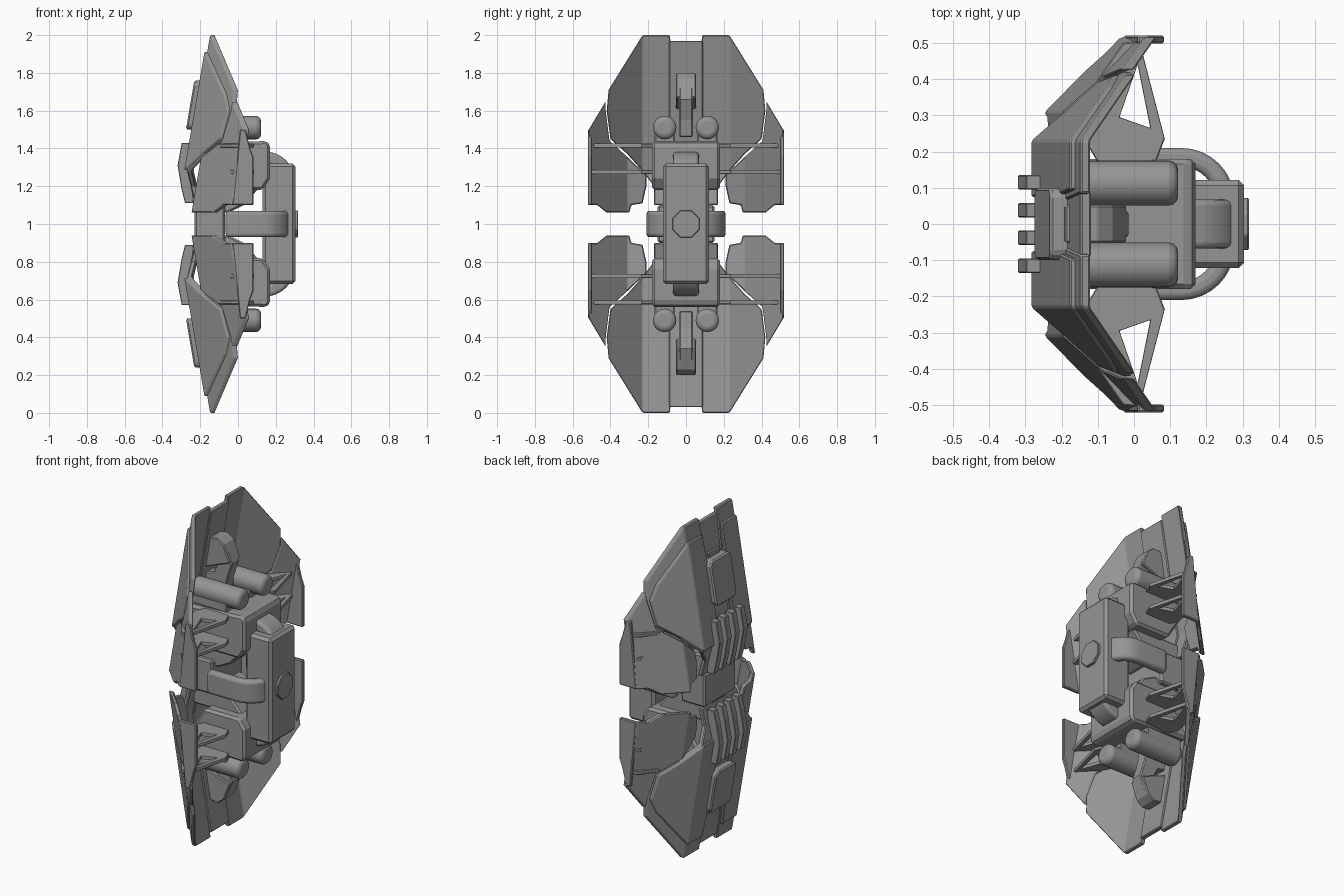
import bpy, bmesh
from math import sin, cos, pi
from mathutils import Vector

if "Cube" in bpy.data.objects:
    bpy.data.objects.remove(bpy.data.objects["Cube"])

# mirror centre at mid height
centre = bpy.data.objects.new("mirror_centre", None)
centre.location = (0, 0, 1)
centre.hide_render = True
bpy.context.collection.objects.link(centre)

dark_grey = bpy.data.materials.new("dark_grey")
dark_grey.diffuse_color = (0.3, 0.3, 0.3, 1)
dark_grey.use_nodes = True
dark_grey.node_tree.nodes["Principled BSDF"].inputs["Base Color"].default_value = dark_grey.diffuse_color


def finish(bm, name, mirror, bevel, segs, smooth=False):
    bmesh.ops.recalc_face_normals(bm, faces=bm.faces)
    me = bpy.data.meshes.new(name)
    bm.to_mesh(me)
    bm.free()
    me.materials.append(dark_grey)
    ob = bpy.data.objects.new(name, me)
    bpy.context.collection.objects.link(ob)
    if bevel:
        b = ob.modifiers.new("edge", 'BEVEL')
        b.width, b.segments, b.limit_method = bevel, segs, 'ANGLE'
        b.angle_limit = 0.7
    if mirror:
        m = ob.modifiers.new("mirror", 'MIRROR')
        m.use_axis = (False, 'y' in mirror, 'z' in mirror)
        m.mirror_object = centre
        m.use_mirror_merge = False
    if smooth:
        bpy.context.view_layer.objects.active = ob
        ob.select_set(True)
        bpy.ops.object.shade_smooth_by_angle(angle=0.6)
        ob.select_set(False)
    return ob


def solid(name, faces, vec, mirror='yz', bevel=0.005, segs=1, smooth=False):
    """Join faces (lists of 3D points) into one sheet and thicken it along vec."""
    bm = bmesh.new()
    for f in faces:
        bm.faces.new([bm.verts.new(p) for p in f])
    bmesh.ops.remove_doubles(bm, verts=bm.verts, dist=1e-4)
    bmesh.ops.recalc_face_normals(bm, faces=bm.faces)
    r = bmesh.ops.extrude_face_region(bm, geom=bm.faces[:], use_keep_orig=True)
    bmesh.ops.translate(bm, vec=Vector(vec),
                        verts=[g for g in r['geom'] if isinstance(g, bmesh.types.BMVert)])
    return finish(bm, name, mirror, bevel, segs, smooth)


def sheet(name, panels, xf, t, **k):
    return solid(name, [[(xf(y, z), y, z) for y, z in p] for p in panels], (t, 0, 0), **k)


def side_prism(name, xz, y0, y1, **k):
    return solid(name, [[(x, y0, z) for x, z in xz]], (0, y1 - y0, 0), **k)


def box(name, x, y, z, **k):
    return solid(name, [[(x[0], y[0], z[0]), (x[1], y[0], z[0]), (x[1], y[1], z[0]), (x[0], y[1], z[0])]],
                 (0, 0, z[1] - z[0]), **k)


def bend(start, c, r, half):
    """Outline of a straight band that turns a quarter circle."""
    a = [pi / 2 * (1 - i / 8) for i in range(9)]
    outer = [(c[0] + (r + half) * cos(t), c[1] + (r + half) * sin(t)) for t in a]
    inner = [(c[0] + (r - half) * cos(t), c[1] + (r - half) * sin(t)) for t in a]
    return [(start, c[1] + r + half)] + outer + inner[::-1] + [(start, c[1] + r - half)]


# bent front surface of the shield
def hull(y, z):
    base = -0.285 + (0.17 * (z - 1.28) if z > 1.28 else 0.25 * (1.28 - z))
    return base + 0.96 * max(0, y - 0.23)


# side panels continue the same slope below the wing
def wing(y, z):
    return -0.287 + 0.17 * (z - 1.28) + 0.98 * (max(y, 0.31) - 0.23)


# main shield: inner plate, outer armour skin and recessed middle channel
sheet("main_plate", [
    [(.085, 2), (.23, 2), (.23, 1.28), (.06, 1.28), (.06, 1.66)],
    [(.23, 2), (.41, 1.71), (.42, 1.6), (.40, 1.45), (.31, 1.37), (.23, 1.28)],
    [(.06, 1.28), (.23, 1.28), (.17, 1.2), (.17, 1.1), (.06, 1.1)]],
    lambda y, z: hull(y, z) + .015, .027)
sheet("armour_skin", [
    [(.095, 1.91), (.23, 1.91), (.23, 1.285), (.075, 1.285), (.075, 1.66)],
    [(.23, 1.91), (.375, 1.69), (.41, 1.6), (.395, 1.452), (.31, 1.375), (.23, 1.285)]],
    hull, .03)
sheet("middle_channel", [
    [(-.09, 1.97), (.09, 1.97), (.09, 1.28), (-.09, 1.28)],
    [(-.09, 1.28), (.09, 1.28), (.09, 1.1), (-.09, 1.1)]],
    lambda y, z: hull(y, z) + .02, .03, mirror='z')

# pad and cooling fins on the outer face
sheet("front_pad", [[(-.08, 1.76), (.08, 1.76), (.1, 1.74), (.1, 1.52), (.08, 1.5), (-.08, 1.5),
                     (-.1, 1.52), (-.1, 1.74)]], lambda y, z: hull(y, z) - .028, .06, mirror='z', bevel=.008)
for y in (.038, .115):
    side_prism("cooling_fin", [(-.25, 1.43), (-.298, 1.43), (-.32, 1.31), (-.298, 1.18), (-.28, 1.11),
                               (-.235, 1.11), (-.24, 1.2)], y - .02, y + .02, bevel=.003)

# side panels with their straight outer flange
sheet("side_panel", [
    [(.31, 1.355), (.21, 1.26), (.21, 1.2), (.23, 1.11), (.29, 1.1), (.30, 1.06), (.31, 1.06)],
    [(.31, 1.355), (.31, 1.06), (.42, 1.06), (.47, 1.1), (.515, 1.1), (.515, 1.5), (.425, 1.65),
     (.425, 1.6), (.405, 1.44)]],
    wing, .032)
side_prism("side_flange", [(-.03, 1.1), (.083, 1.1), (.083, 1.35), (.065, 1.4), (.04, 1.5), (.01, 1.5)],
           .498, .52)

# flat triangular arms between body and side panels
tip1, tip2, b, c = (-.03, .5), (.015, .505), (.085, .235), (-.13, .22)
h1, h2, h3 = (.01, .44), (.045, .265), (-.04, .295)
for z in (1.265, 1.405):
    solid("support_arm", [[(x, y, z) for x, y in f] for f in (
        [tip2, b, h2, h1], [b, c, h3, h2], [c, (-.1, .4), tip1, tip2, h1, h3],
        [b, (.06, .17), (-.1, .17), c])], (0, 0, .02), bevel=.003)

# inner body blocks
side_prism("body_block", [(-.25, 1.42), (.15, 1.44), (.17, 1.42), (.17, 1.24), (.13, 1.18), (-.1, 1.18)],
           -.18, .18, mirror='z', bevel=.014)
side_prism("body_foot", [(-.22, 1.2), (.12, 1.2), (.03, 1.1), (-.05, 1.06), (-.22, 1.06)],
           -.12, .12, mirror='z', bevel=.01)
box("core_strut", (-.23, -.07), (-.15, .15), (.9, 1.1), mirror='', bevel=.01)

# grip box with an eight-sided boss
box("grip_box", (.13, .304), (-.122, .122), (.682, 1.32), mirror='', bevel=.016)
solid("grip_boss", [[(.3, .078 * cos(pi / 8 + i * pi / 4), .078 * sin(pi / 8 + i * pi / 4) + 1)
                     for i in range(8)]], (.018, 0, 0), mirror='', bevel=.004)

# curved handles at the sides and at both ends of the grip
solid("side_handle", [[(x, y, .93) for x, y in bend(-.065, (.13, .062), .122, .026)]],
      (0, 0, .14), mirror='y', bevel=.024, segs=3, smooth=True)
side_prism("end_handle", bend(.05, (.145, 1.23), .12, .033), -.068, .068,
           mirror='z', bevel=.028, segs=3, smooth=True)

# rounded cylinders
bm = bmesh.new()
bmesh.ops.create_cone(bm, cap_ends=True, segments=20, radius1=.062, radius2=.062, depth=.33)
for v in bm.verts:
    v.co = Vector((v.co.z - .043, v.co.x + .113, v.co.y + 1.51))
finish(bm, "cylinder", 'yz', .026, 3, True)
box("cylinder_clamp", (-.2, .04), (.06, .166), (1.43, 1.5), bevel=.006)

# lever rising along the middle channel
side_prism("lever", [(-.2, 1.46), (-.06, 1.46), (-.05, 1.55), (-.015, 1.66), (-.06, 1.77), (-.1, 1.8),
                     (-.125, 1.79), (-.1, 1.67), (-.14, 1.58), (-.22, 1.56)], -.036, .036, mirror='z', bevel=.006)
side_prism("lever_head", [(-.19, 1.79), (-.1, 1.8), (-.06, 1.77), (-.02, 1.67), (-.1, 1.64), (-.2, 1.6)],
           -.052, .052, mirror='z')
